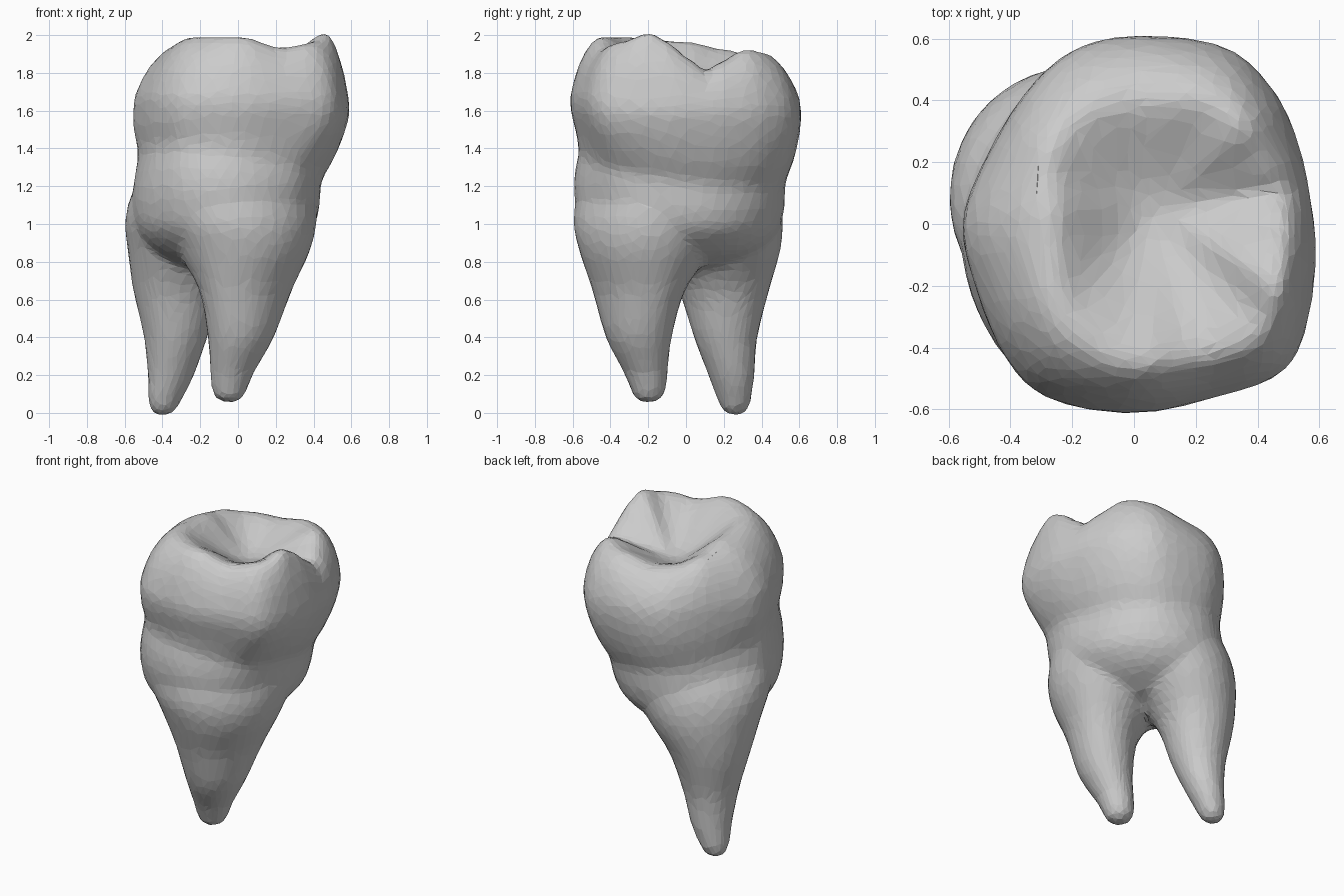
import bpy, bmesh
from math import sin, cos, atan2, pi, exp, hypot

if "Cube" in bpy.data.objects:
    bpy.data.objects.remove(bpy.data.objects["Cube"])

N = 64


def spline(pts, t, closed=False):
    """Catmull-Rom point at parameter t over a list of tuples."""
    n = len(pts)
    i = int(t)
    f = t - i
    pick = (lambda k: pts[k % n]) if closed else (lambda k: pts[max(0, min(n - 1, k))])
    a, b, c, d = (pick(i + k) for k in (-1, 0, 1, 2))
    return [0.5 * (2 * q + (r - p) * f + (2 * p - 5 * q + 4 * r - s) * f * f
                   + (3 * q - p - 3 * r + s) * f ** 3) for p, q, r, s in zip(a, b, c, d)]


def periodic(table, ang):
    """Smoothly interpolate (degree, value) pairs around the circle."""
    ang %= 360
    ext = [(table[-1][0] - 360, table[-1][1])] + table + [(table[0][0] + 360, table[0][1])]
    for (a, u), (b, v) in zip(ext, ext[1:]):
        if a <= ang <= b:
            f = (ang - a) / (b - a)
            return u + (v - u) * f * f * (3 - 2 * f)


def loft(bm, rings):
    """Skin a stack of rings and cap both ends."""
    vs = [[bm.verts.new(p) for p in r] for r in rings]
    for r, s in zip(vs, vs[1:]):
        for i in range(N):
            j = (i + 1) % N
            bm.faces.new((r[i], r[j], s[j], s[i]))
    bm.faces.new(vs[0][::-1])
    bm.faces.new(vs[-1])


# Crown outline seen from above
outline = [(.565, .08), (.53, .25), (.45, .43), (.29, .575), (0, .61), (-.2, .56),
           (-.35, .42), (-.48, .2), (-.55, 0), (-.51, -.2), (-.42, -.42),
           (-.28, -.56), (0, -.61), (.27, -.555), (.47, -.48), (.55, -.34), (.583, -.1)]
shape = [spline(outline, k * len(outline) / N, True) for k in range(N)]

# Height of the biting rim, and how far out it lies, around the crown
rim = [(0, 1.88), (13, 1.81), (24, 1.86), (43, 1.925), (65, 1.91), (95, 1.87),
       (120, 1.885), (145, 1.925), (180, 1.965), (240, 1.995), (270, 1.995),
       (297, 1.935), (318, 1.965), (336, 2.02), (348, 1.96)]
rim_scale = [(0, .8), (45, .72), (90, .64), (138, .7), (180, .54),
             (240, .66), (270, .74), (320, .78), (338, .79)]

bm = bmesh.new()

# Trunk: z, x min, x max, y min, y max (rounder toward the roots, tilted neckline)
trunk = [(.78, -.33, .1, -.26, .23), (.86, -.46, .27, -.41, .4), (.97, -.54, .39, -.54, .49),
         (1.1, -.56, .43, -.59, .52), (1.2, -.545, .437, -.59, .524), (1.29, -.53, .45, -.57, .53),
         (1.39, -.54, .51, -.575, .57), (1.49, -.555, .56, -.59, .6), (1.59, -.555, .59, -.61, .61),
         (1.67, -.55, .585, -.615, .60)]
rings = []
for k in range(4 * (len(trunk) - 1) + 1):
    z, x0, x1, y0, y1 = spline(trunk, k / 4)
    w = max(0, min(1, (1.5 - z) / .45))
    ring = []
    for x, y in shape:
        gx, gy = (x - .0165) / .5665, y / .61
        r = hypot(gx, gy)
        q = 1 + w * (1 / r - 1)
        px, py = (x0 + x1) / 2 + gx * q * (x1 - x0) / 2, (y0 + y1) / 2 + gy * q * (y1 - y0) / 2
        ring.append((px, py, z - .12 * (px + py) * exp(-((z - 1.28) / .2) ** 2)))
    rings.append(ring)

# Cusps and central hollow: each spoke rises to the rim and dips to the pit
px, py, pz = .06, .04, 1.76
spokes = []
for x, y, z in rings[-1]:
    a = atan2(y, x) * 180 / pi
    h, s = periodic(rim, a), periodic(rim_scale, a)
    d = h - pz
    path = [(1, z), (1 - .22 * (1 - s), z + .45 * (h - z)), (1 - .58 * (1 - s), z + .83 * (h - z)),
            (s, h), (s * .76, h - .22 * d), (s * .48, h - .6 * d), (s * .22, h - .9 * d), (.03, pz)]
    spokes.append([(px + (x - px) * q, py + (y - py) * q, zz)
                   for q, zz in (spline(path, k / 3) for k in range(22))])
rings += [[sp[k] for sp in spokes] for k in range(1, 22)]
loft(bm, rings)

# Roots: z, centre x, centre y, half width, half thickness (turned 45 degrees)
front_root = [(.055, -.047, -.2, .025, .025), (.075, -.047, -.2, .07, .07), (.13, -.045, -.2, .097, .095),
              (.22, -.03, -.215, .122, .115), (.4, .015, -.25, .185, .165), (.65, .04, -.25, .27, .22),
              (.85, .03, -.215, .36, .335), (1.0, .01, -.19, .42, .39), (1.15, -.02, -.14, .45, .42),
              (1.28, -.03, -.1, .42, .4)]
back_root = [(-.015, -.4, .26, .025, .025), (.01, -.397, .26, .065, .065), (.08, -.385, .255, .097, .09),
             (.2, -.355, .24, .128, .118), (.4, -.33, .21, .172, .165), (.65, -.315, .2, .25, .23),
             (.85, -.255, .17, .345, .31), (1.0, -.22, .135, .405, .35), (1.13, -.17, .09, .43, .375),
             (1.28, -.1, .03, .42, .37)]
for root in (front_root, back_root):
    rings = []
    for k in range(4 * (len(root) - 1) + 1):
        z, cx, cy, a, b = spline(root, k / 4)
        ring = []
        for i in range(N):
            t = 2 * pi * i / N
            u, v = a * cos(t), b * sin(t)
            ring.append((cx + (u - v) * .7071, cy + (u + v) * .7071, z))
        rings.append(ring)
    loft(bm, rings)

bmesh.ops.recalc_face_normals(bm, faces=bm.faces)
mesh = bpy.data.meshes.new("molar_tooth")
bm.to_mesh(mesh)
bm.free()
tooth = bpy.data.objects.new("molar_tooth", mesh)
bpy.context.collection.objects.link(tooth)

# Fuse crown and roots, soften the joins, then facet the surface
fuse = tooth.modifiers.new("fuse", 'REMESH')
fuse.mode = 'VOXEL'
fuse.voxel_size = .02
soft = tooth.modifiers.new("soften", 'SMOOTH')
soft.factor = .5
soft.iterations = 14
facet = tooth.modifiers.new("facet", 'DECIMATE')
facet.ratio = .08
